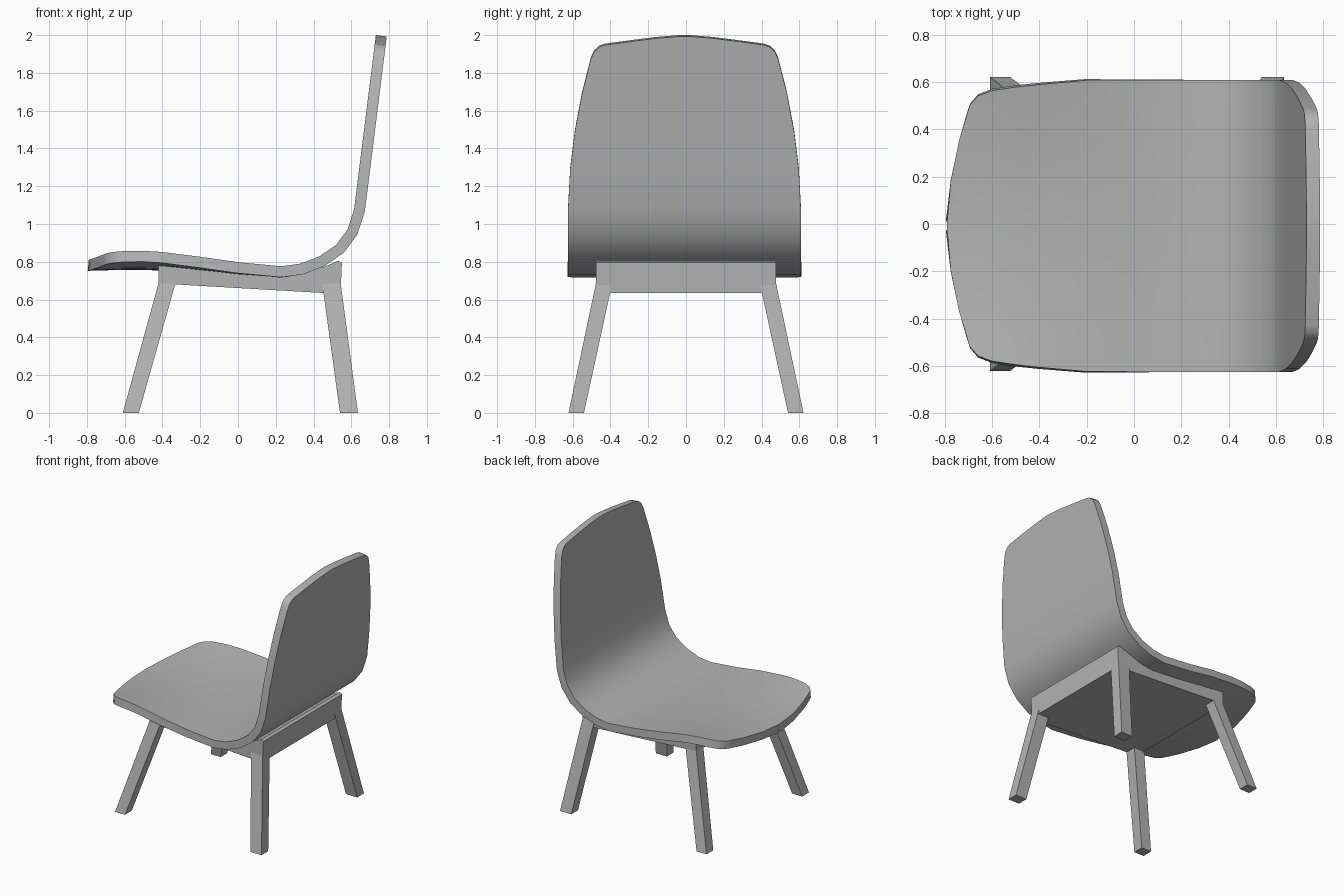
import bpy, bmesh

if "Cube" in bpy.data.objects:
    bpy.data.objects.remove(bpy.data.objects["Cube"])

YC = -0.008  # the shell sits slightly off-centre over the frame

# Mid-grey finish shared by every part
grey = bpy.data.materials.new("mid_grey")
grey.diffuse_color = (0.455, 0.455, 0.455, 1)
grey.use_nodes = True
grey.node_tree.nodes["Principled BSDF"].inputs["Base Color"].default_value = grey.diffuse_color


def make_object(name, bm, fix_normals=True):
    if fix_normals:
        bmesh.ops.recalc_face_normals(bm, faces=bm.faces)
    me = bpy.data.meshes.new(name)
    bm.to_mesh(me)
    bm.free()
    me.materials.append(grey)
    ob = bpy.data.objects.new(name, me)
    bpy.context.collection.objects.link(ob)
    return ob


# Shell stations along the centre line: x, z, half width, rise at the side edges
stations = [
    (-0.79, 0.810, 0.02, 0.045), (-0.775, 0.811, 0.19, 0.045),
    (-0.74, 0.812, 0.36, 0.045), (-0.71, 0.813, 0.46, 0.045),
    (-0.695, 0.813, 0.51, 0.045), (-0.66, 0.814, 0.55, 0.045),
    (-0.60, 0.815, 0.572, 0.046), (-0.50, 0.815, 0.587, 0.045),
    (-0.40, 0.811, 0.598, 0.041), (-0.20, 0.80, 0.616, 0.025),
    (0.0, 0.785, 0.617, 0.012), (0.23, 0.772, 0.617, 0.004),
    (0.33, 0.790, 0.617, 0), (0.43, 0.828, 0.617, 0),
    (0.52, 0.890, 0.617, 0), (0.58, 0.970, 0.617, 0),
    (0.615, 1.08, 0.617, 0),
]
# Straight backrest: z, half width
for z, w in [(1.3, 0.605), (1.5, 0.58), (1.7, 0.542), (1.88, 0.496),
             (1.92, 0.478), (1.945, 0.45), (1.955, 0.42), (1.975, 0.27),
             (1.99, 0.15), (2.0, 0.03)]:
    stations.append((0.615 + (z - 1.08) * 0.125, z, w, 0))

COLS = 12
bm = bmesh.new()
rows = []
for x, z, w, rise in stations:
    row = []
    for j in range(COLS + 1):
        y = w * (2 * j / COLS - 1)
        row.append(bm.verts.new((x, y + YC, z + rise * (y / 0.6) ** 2)))
    rows.append(row)
for a, b in zip(rows, rows[1:]):
    for j in range(COLS):
        bm.faces.new((a[j], b[j], b[j + 1], a[j + 1]))
shell = make_object("seat_shell", bm, fix_normals=False)
mod = shell.modifiers.new("thickness", 'SOLIDIFY')
mod.thickness = 0.058
mod.offset = -1
bpy.context.view_layer.objects.active = shell
shell.select_set(True)
bpy.ops.object.modifier_apply(modifier=mod.name)
bpy.ops.object.shade_smooth_by_angle(angle=0.6)

# Under-seat frame: side profile extruded across the width
profile = [(-0.42, 0.68), (-0.33, 0.68), (0.45, 0.635), (0.543, 0.635),
           (0.55, 0.795), (0.53, 0.805), (0.46, 0.775), (0.27, 0.725),
           (0.0, 0.745), (-0.42, 0.78)]
bm = bmesh.new()
face = bm.faces.new([bm.verts.new((x, -0.477, z)) for x, z in profile])
ext = bmesh.ops.extrude_face_region(bm, geom=[face])
bmesh.ops.translate(bm, vec=(0, 0.954, 0),
                    verts=[v for v in ext["geom"] if isinstance(v, bmesh.types.BMVert)])
make_object("seat_frame", bm)


# Splayed square legs: x range and outer/inner y at the foot and at the frame
def leg(name, foot_x, top_x, side):
    bm = bmesh.new()
    loops = []
    for (x0, x1), (y0, y1), z in ((foot_x, (0.54, 0.622), 0.0),
                                  (top_x, (0.39, 0.476), 0.69)):
        loops.append([bm.verts.new((x, y * side, z))
                      for x, y in ((x0, y0), (x1, y0), (x1, y1), (x0, y1))])
    a, b = loops
    bm.faces.new(a)
    bm.faces.new(b)
    for i in range(4):
        k = (i + 1) % 4
        bm.faces.new((a[i], a[k], b[k], b[i]))
    make_object(name, bm)


for side, label in ((-1, "near"), (1, "far")):
    leg("front_leg_" + label, (-0.61, -0.525), (-0.42, -0.33), side)
    leg("rear_leg_" + label, (0.54, 0.635), (0.445, 0.543), side)
